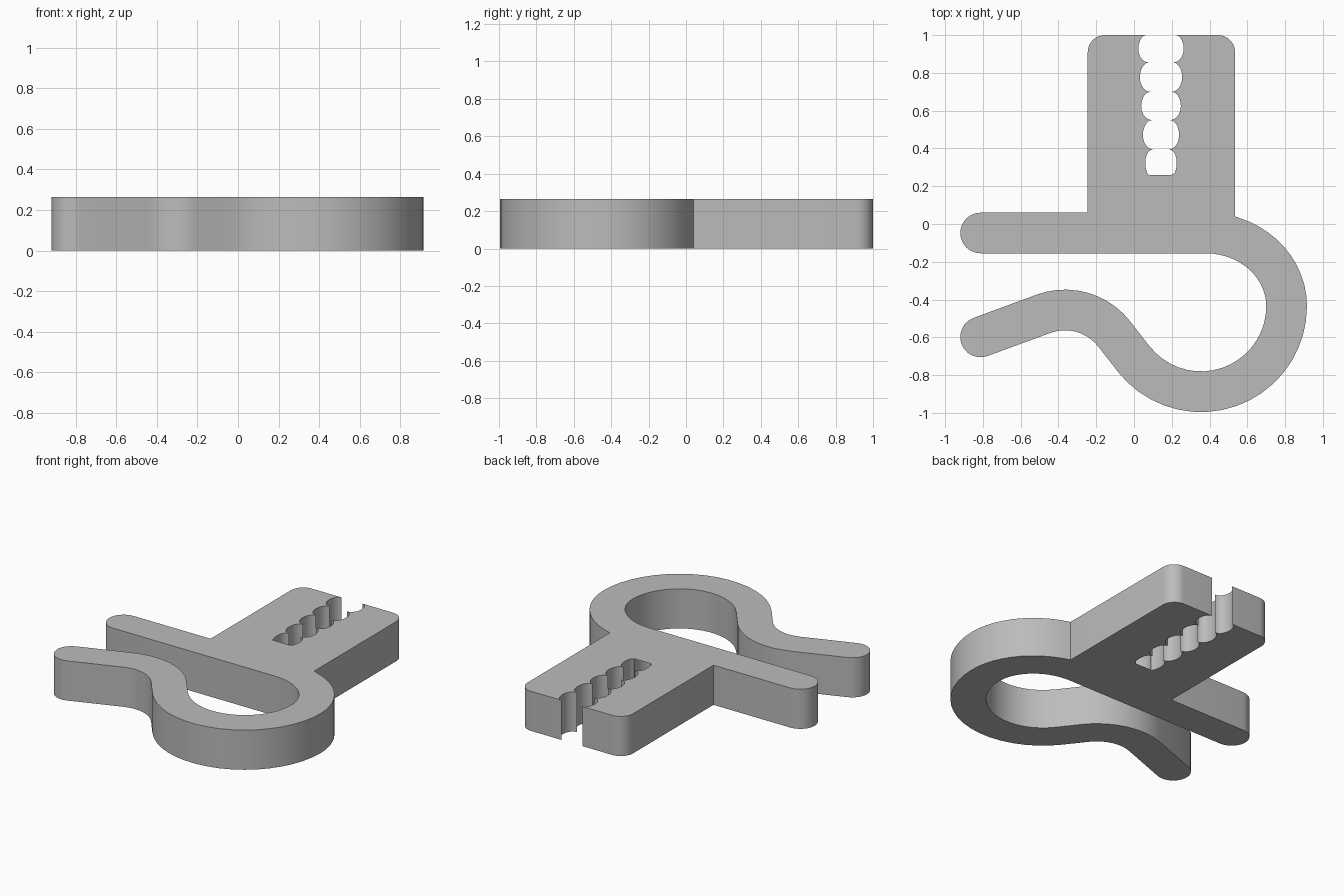
import bpy, bmesh
from math import sin, cos, radians, atan2, acos, hypot
from mathutils import Vector

cube = bpy.data.objects.get("Cube")
if cube:
    bpy.data.objects.remove(cube, do_unlink=True)

HEIGHT = 0.265
HALF = 0.1075                     # half width of the bent strip
ARM_Y, TIP_X = -0.0475, -0.8125   # upper arm centre line, tip centre of both arms
LEFT, RIGHT, BACK = -0.245, 0.535, 1.0
SLOT_X = 0.143


def arc(cx, cy, rx, ry, start, end, steps):
    """Points of an elliptic arc, angles in degrees."""
    angles = [radians(start + (end - start) * i / steps) for i in range(steps + 1)]
    return [Vector((cx + rx * cos(a), cy + ry * sin(a))) for a in angles]


def strip_sides(path):
    """Offset a centre line to both sides."""
    outer, inner = [], []
    for i, p in enumerate(path):
        before, after = path[max(i - 1, 0)], path[min(i + 1, len(path) - 1)]
        d1 = (p - before).normalized() if i else (after - p).normalized()
        d2 = (after - p).normalized() if i < len(path) - 1 else d1
        d = (d1 + d2).normalized()
        normal = Vector((-d.y, d.x)) * (HALF / max(d.dot(d1), 0.5))
        outer.append(p + normal)
        inner.append(p - normal)
    return outer, inner


# Centre line: upper arm, spring loop, hump, lower arm
loop, loop_r = Vector((0.355, -0.435)), 0.453
hump, hump_r = Vector((-0.365, -0.785)), 0.33
gap = loop - hump
join = math_angle = atan2(gap.y, gap.x) + acos((loop_r + hump_r) / hypot(*gap))
join = join * 180 / 3.14159265
slope = 20.2
path = [Vector((TIP_X, ARM_Y))]
path += arc(0.38, loop.y, 0.428, ARM_Y - loop.y, 90, 0, 14)
path += arc(*loop, loop_r, loop_r, 0, join - 180, 18)[1:]
path += arc(*hump, hump_r, hump_r, join, 90 + slope, 10)
reach = (path[-1].x - TIP_X) / cos(radians(slope))
path.append(path[-1] - reach * Vector((cos(radians(slope)), sin(radians(slope)))))
outer, inner = strip_sides(path)

# Stepped slot: (junction height, half width there, bulge half width of the notch above)
notches = [(0.255, 0.058, 0.083), (0.395, 0.042, 0.096), (0.55, 0.048, 0.105),
           (0.70, 0.057, 0.112), (0.855, 0.065, 0.12), (BACK, 0.079, 0)]
right_wall = arc(SLOT_X, 0.173, 0.105, 0.105, -90, 56, 14)
for (y0, w0, bulge), (y1, w1, _) in zip(notches, notches[1:]):
    for i in range(11):
        a = radians(-90 + 18 * i)
        t = (sin(a) + 1) / 2
        edge = w0 + (w1 - w0) * t
        right_wall.append(Vector((SLOT_X + edge + (bulge - edge) * cos(a), y0 + (y1 - y0) * t)))
left_wall = [Vector((2 * SLOT_X - p.x, p.y)) for p in right_wall[1:]]

# Jaw block with rounded back corners
r = 0.09
block = [Vector((LEFT, ARM_Y + HALF))]
block += arc(LEFT + r, BACK - r, r, r, 180, 90, 8)
block += left_wall[::-1] + right_wall
block += arc(RIGHT - r, BACK - r, r, r, 90, 0, 8)
block.append(Vector((RIGHT, 0.04)))

# One closed outline around the whole clip
outline = [outer[0]] + block + [p for p in outer[1:] if not (p.x < RIGHT + 0.01 and p.y > 0)]
outline += arc(*path[-1], HALF, HALF, 270 + slope + 0, 90 + slope, 12)[1:-1]
outline += inner[::-1]
outline += arc(*path[0], HALF, HALF, 270, 90, 12)[1:-1]

# Extrude the outline upwards
bm = bmesh.new()
base = bm.faces.new([bm.verts.new((p.x, p.y, 0)) for p in outline])
bmesh.ops.remove_doubles(bm, verts=bm.verts[:], dist=0.0005)
solid = bmesh.ops.extrude_face_region(bm, geom=bm.faces[:], use_keep_orig=True)
top = [v for v in solid["geom"] if isinstance(v, bmesh.types.BMVert)]
bmesh.ops.translate(bm, verts=top, vec=(0, 0, HEIGHT))
bmesh.ops.recalc_face_normals(bm, faces=bm.faces[:])
mesh = bpy.data.meshes.new("spring_clip")
bm.to_mesh(mesh)
bm.free()
clip = bpy.data.objects.new("spring_clip", mesh)
bpy.context.collection.objects.link(clip)

# Plain grey plastic
grey = bpy.data.materials.new("grey_plastic")
grey.use_nodes = True
colour = (0.5, 0.5, 0.5, 1)
grey.diffuse_color = colour
grey.node_tree.nodes["Principled BSDF"].inputs["Base Color"].default_value = colour
mesh.materials.append(grey)

bpy.ops.object.select_all(action="DESELECT")
clip.select_set(True)
bpy.context.view_layer.objects.active = clip
bpy.ops.object.shade_smooth_by_angle(angle=radians(30))
